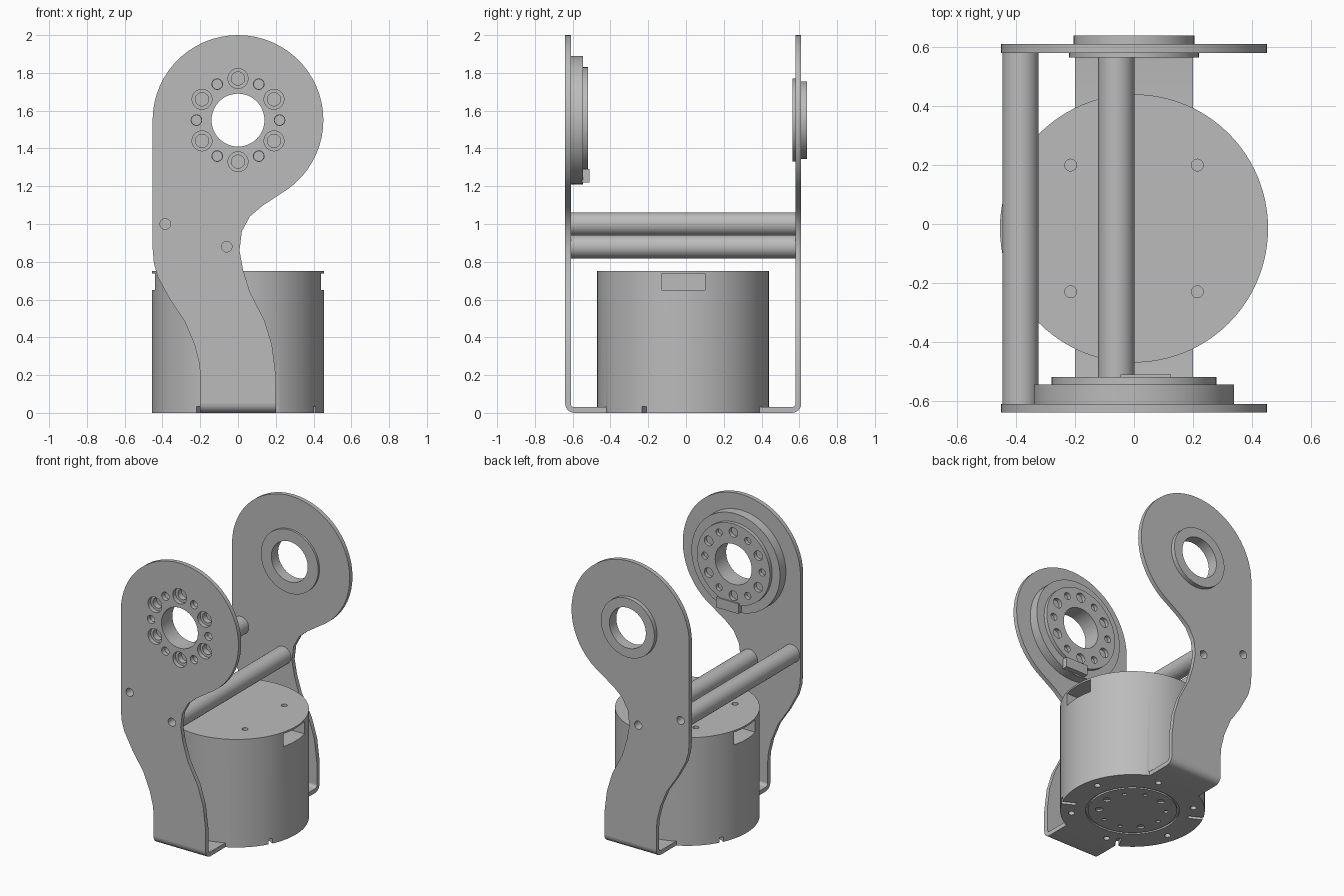
import bpy, bmesh, math
from mathutils import Matrix, Vector
from math import sin, cos, pi, radians

old = bpy.data.objects.get("Cube")
if old:
    bpy.data.objects.remove(old, do_unlink=True)

grey = bpy.data.materials.new("plain grey")
grey.use_nodes = True
GREY = (0.5, 0.5, 0.5, 1)
grey.diffuse_color = GREY
grey.node_tree.nodes["Principled BSDF"].inputs["Base Color"].default_value = GREY

AXIS_Z, BASE_Y = 1.55, -0.015          # pivot height, drum centre
DRUM_R = 0.455


def cyl_y(bm, x, z, r, y0, y1, n=48):
    m = Matrix.Translation((x, (y0 + y1) / 2, z)) @ Matrix.Rotation(pi / 2, 4, 'X')
    bmesh.ops.create_cone(bm, cap_ends=True, segments=n, radius1=r, radius2=r,
                          depth=y1 - y0, matrix=m)


def cyl_z(bm, x, y, r, z0, z1, n=24):
    bmesh.ops.create_cone(bm, cap_ends=True, segments=n, radius1=r, radius2=r, depth=z1 - z0,
                          matrix=Matrix.Translation((x, y, (z0 + z1) / 2)))


def box(bm, low, high, turn=None):
    low, high = Vector(low), Vector(high)
    m = Matrix.Translation((low + high) / 2) @ Matrix.Diagonal((*(high - low), 1))
    bmesh.ops.create_cube(bm, size=1, matrix=(turn or Matrix()) @ m)


def extrude(bm, points, shift):
    face = bm.faces.new([bm.verts.new(p) for p in points])
    out = bmesh.ops.extrude_face_region(bm, geom=[face])
    verts = [v for v in out["geom"] if isinstance(v, bmesh.types.BMVert)]
    bmesh.ops.translate(bm, verts=verts, vec=shift)
    bmesh.ops.recalc_face_normals(bm, faces=bm.faces)


def finish(bm, name):
    mesh = bpy.data.meshes.new(name)
    bm.to_mesh(mesh)
    bm.free()
    mesh.materials.append(grey)
    ob = bpy.data.objects.new(name, mesh)
    bpy.context.collection.objects.link(ob)
    return ob


def activate(ob):
    bpy.ops.object.select_all(action='DESELECT')
    ob.select_set(True)
    bpy.context.view_layer.objects.active = ob


def cut(ob, bm):
    tool = finish(bm, "cutter")
    tool.hide_render = True
    mod = ob.modifiers.new("cut", 'BOOLEAN')
    mod.operation, mod.solver, mod.object = 'DIFFERENCE', 'EXACT', tool
    activate(ob)
    bpy.ops.object.modifier_apply(modifier=mod.name)
    bpy.data.objects.remove(tool, do_unlink=True)


def smooth(ob):
    activate(ob)
    bpy.ops.object.shade_smooth_by_angle(angle=radians(30))


def hole_ring(bm, big, small, y0, y1):
    for k in range(12):
        a = k * pi / 6
        cyl_y(bm, 0.22 * cos(a), AXIS_Z + 0.22 * sin(a), big if k % 2 else small, y0, y1, 24)


# Side plates: round head, waist and narrow foot
head = [(0.452 * cos(radians(a)), AXIS_Z + 0.45 * sin(radians(a))) for a in range(-60, 181, 6)]
left_edge = [(-.452, .87), (-.445, .79), (-.425, .72), (-.36, .6), (-.28, .48), (-.23, .36),
             (-.205, .26), (-.2, .2), (-.2, .05)]
right_edge = [(.2, .05), (.2, .2), (.18, .36), (.14, .49), (.063, .64), (.026, .76), (.008, .86),
              (.02, .96), (.063, 1.04), (.127, 1.095)]
rods = [(-0.385, 1.0), (-0.06, 0.88)]


def side_plate(name, y0, y1, pattern):
    bm = bmesh.new()
    extrude(bm, [(x, y0, z) for x, z in head + left_edge + right_edge], (0, y1 - y0, 0))
    ob = finish(bm, name)
    tool = bmesh.new()
    cyl_y(tool, 0, AXIS_Z, 0.14, y0 - .1, y1 + .1)
    for x, z in rods:
        cyl_y(tool, x, z, 0.028, y0 - .1, y1 + .1, 24)
    if pattern:
        hole_ring(tool, 0.053, 0.028, y0 - .1, y1 + .1)
    cut(ob, tool)
    smooth(ob)


side_plate("front_plate", -0.64, -0.61, True)
side_plate("back_plate", 0.58, 0.61, False)


# Bent feet joining each plate to the drum
def foot(name, outer, side, end):
    def bend(r):
        steps = [i * pi / 12 for i in range(7)]
        return [(outer - side * (.05 - r * cos(t)), .05 - r * sin(t)) for t in steps]
    profile = bend(.05) + [(end, 0), (end, .03)] + bend(.02)[::-1]
    bm = bmesh.new()
    extrude(bm, [(-.2, y, z) for y, z in profile], (.4, 0, 0))
    smooth(finish(bm, name))


foot("front_foot", -0.64, -1, -0.42)
foot("back_foot", 0.61, 1, 0.39)


# Cross rods with blind screw holes at both ends
for i, (x, z) in enumerate(rods):
    bm = bmesh.new()
    cyl_y(bm, x, z, 0.0615, -0.61, 0.58)
    rod = finish(bm, f"cross_rod_{i + 1}")
    tool = bmesh.new()
    cyl_y(tool, x, z, 0.028, -0.7, -0.5, 24)
    cyl_y(tool, x, z, 0.028, 0.47, 0.7, 24)
    cut(rod, tool)
    smooth(rod)


# Bored discs around the pivot
def bored_disc(name, r, y0, y1):
    bm = bmesh.new()
    cyl_y(bm, 0, AXIS_Z, r, y0, y1, 64)
    ob = finish(bm, name)
    tool = bmesh.new()
    cyl_y(tool, 0, AXIS_Z, 0.14, y0 - .1, y1 + .1)
    cut(ob, tool)
    return ob


flange = bored_disc("drive_flange", 0.34, -0.61, -0.545)
tool = bmesh.new()
hole_ring(tool, 0.035, 0.026, -0.65, -0.57)
cut(flange, tool)
hub = bored_disc("drive_hub", 0.28, -0.545, -0.52)
tool = bmesh.new()
hole_ring(tool, 0.033, 0.024, -0.6, -0.5)
cut(hub, tool)
for ob in (flange, hub, bored_disc("bearing_inner_disc", 0.22, 0.565, 0.58),
           bored_disc("bearing_outer_disc", 0.205, 0.61, 0.64)):
    smooth(ob)

# Small stop tab under the hub
bm = bmesh.new()
box(bm, (-.045, -.55, 1.22), (.125, -.51, 1.29))
finish(bm, "stop_tab")

# Drum base with side windows, top holes and underside details
bm = bmesh.new()
cyl_z(bm, 0, BASE_Y, DRUM_R, 0, 0.75, 96)
drum = finish(bm, "drum")
tool = bmesh.new()
for s in (-1, 1):
    box(tool, (s * .43 - .12, BASE_Y - .115, .65), (s * .43 + .12, BASE_Y + .115, .738))
    for y in (-.23, .2):
        cyl_z(tool, s * .215, y, .02, .68, .8)
box(tool, (-.5, .39, -.1), (.5, .6, .03))
box(tool, (-.5, -.6, -.1), (.5, -.42, .03))
cut(drum, tool)

# Circular groove in the underside
groove = bmesh.new()
cyl_z(groove, 0, BASE_Y, .295, -.1, .012, 64)
cut(drum, groove)
bm = bmesh.new()
cyl_z(bm, 0, BASE_Y, .28, 0, .02, 64)
turntable = finish(bm, "turntable")

# Radial notches and screw holes
tool = bmesh.new()
for a in (-27, 153, 243):
    turn = Matrix.Translation((0, BASE_Y, 0)) @ Matrix.Rotation(radians(a), 4, 'Z')
    box(tool, (.36, -.014, -.1), (.6, .014, .035), turn)
for k in range(6):
    a = radians(15 + 60 * k)
    cyl_z(tool, .385 * cos(a), BASE_Y + .385 * sin(a), .02, -.1, .06)
cut(drum, tool)
tool = bmesh.new()
for k in range(10):
    a = k * pi / 5
    cyl_z(tool, .21 * cos(a), BASE_Y + .21 * sin(a), .024 if k % 3 == 0 else .014, -.1, .015, 16)
cut(turntable, tool)
smooth(drum)
smooth(turntable)
